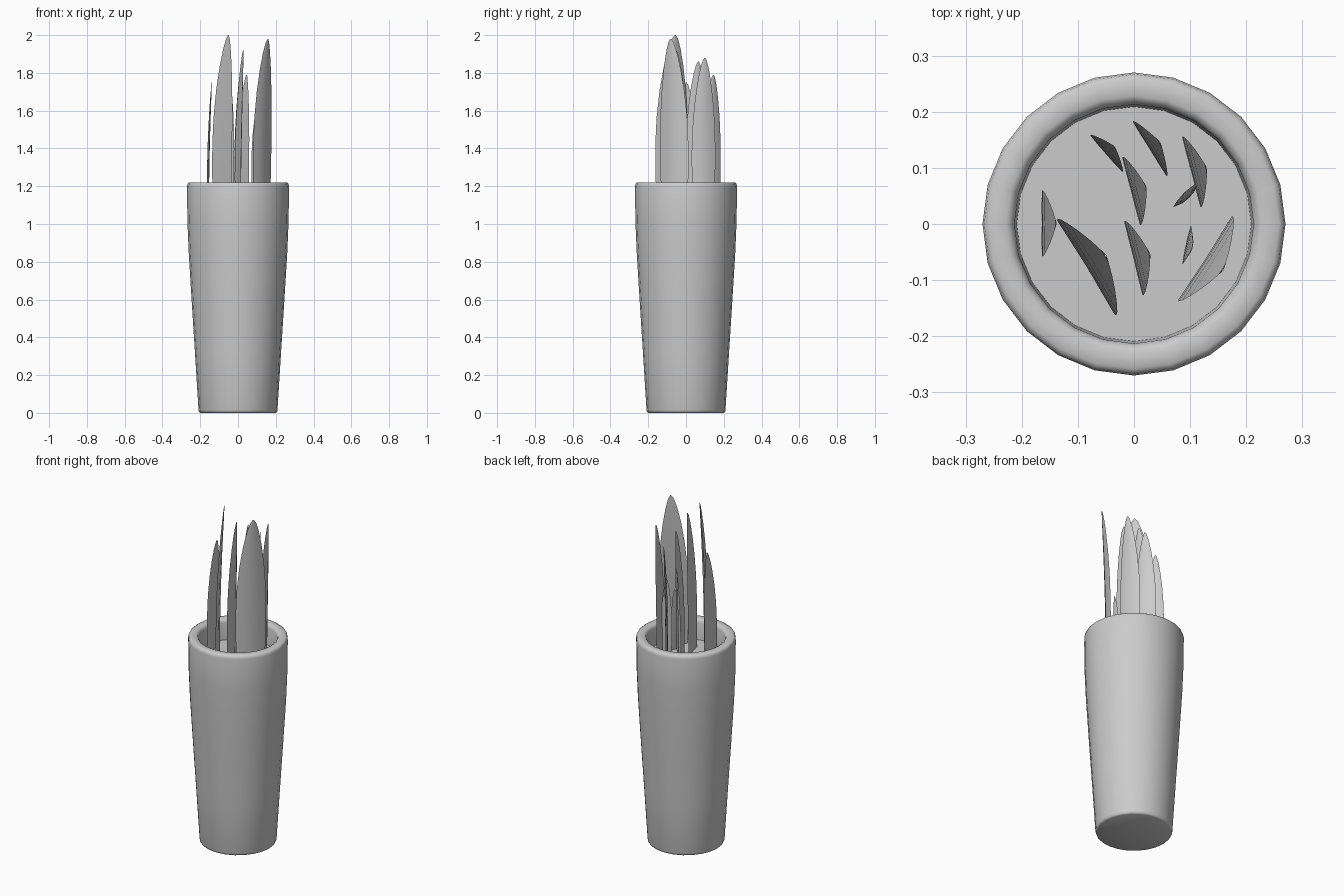
import bpy, math
from mathutils import Vector

if "Cube" in bpy.data.objects:
    bpy.data.objects.remove(bpy.data.objects["Cube"])

SOIL_Z = 1.1


def make_object(name, verts, faces, angle):
    mesh = bpy.data.meshes.new(name)
    mesh.from_pydata(verts, [], faces)
    mesh.update()
    obj = bpy.data.objects.new(name, mesh)
    bpy.context.collection.objects.link(obj)
    bpy.ops.object.select_all(action='DESELECT')
    obj.select_set(True)
    bpy.context.view_layer.objects.active = obj
    bpy.ops.object.shade_smooth_by_angle(angle=math.radians(angle))
    return obj


def loft(name, rings, angle):
    """Skin equal rings of points and cap both ends."""
    n = len(rings[0])
    verts = [p for ring in rings for p in ring]
    faces = [(i * n + j, i * n + (j + 1) % n, (i + 1) * n + (j + 1) % n, (i + 1) * n + j)
             for i in range(len(rings) - 1) for j in range(n)]
    faces.append(tuple(reversed(range(n))))
    faces.append(tuple(range(len(verts) - n, len(verts))))
    return make_object(name, verts, faces, angle)


# Tapered pot: outer wall, rounded rim, inner wall down to the soil
profile = [(0.198, 0), (0.206, 0.004), (0.209, 0.015), (0.228, 0.32), (0.247, 0.62),
           (0.261, 0.85), (0.268, 1.02), (0.270, 1.2), (0.267, 1.215), (0.258, 1.221),
           (0.228, 1.221), (0.218, 1.215), (0.213, 1.2), (0.209, SOIL_Z)]
SEG = 24
loft("pot_with_soil", [[(r * math.cos(2 * math.pi * k / SEG), r * math.sin(2 * math.pi * k / SEG), z)
                        for k in range(SEG)] for r, z in profile], 50)


# Upright blade leaf: lens section along a chord, bending sideways at the tip
def leaf(name, a, b, height, lean):
    a, b = Vector((*a, 0)), Vector((*b, 0))
    mid, half = (a + b) / 2, (b - a) / 2
    normal = Vector((-half.y, half.x, 0)).normalized()
    if normal.x < 0:
        normal = -normal
    thick = 0.05 * half.length + 0.003
    section = [(-1, 0), (-0.5, -0.8), (0, -1), (0.5, -0.8), (1, 0), (0.5, 0.8), (0, 1), (-0.5, 0.8)]
    if half.cross(normal).z < 0:
        section.reverse()
    steps = [(0, 0.9), (0.2, 0.98), (0.36, 1), (0.52, 0.95), (0.68, 0.81),
             (0.82, 0.6), (0.92, 0.38), (0.98, 0.18), (1, 0.03)]
    base = SOIL_Z - 0.01
    rings = []
    for t, w in steps:
        bend = lean * t ** 2.2 - 0.004
        rings.append([mid + half * (s * w) + normal * (bend - 0.1 * half.length * (s * s) * w
                      + d * thick * max(w, 0.2)) + Vector((0, 0, base + t * (height - base)))
                      for s, d in section])
    loft(name, rings, 35)


leaves = [
    ((-0.127, 0.015), (-0.022, -0.157), 2.0, 0.032),
    ((0.185, 0.008), (0.088, -0.143), 1.98, 0.030),
    ((-0.008, 0.008), (0.025, -0.125), 1.92, 0.024),
    ((-0.012, 0.122), (0.02, 0.0), 1.86, 0.022),
    ((0.095, 0.158), (0.128, 0.032), 1.88, 0.022),
    ((0.005, 0.188), (0.066, 0.09), 1.79, 0.016),
    ((-0.072, 0.163), (-0.015, 0.098), 1.68, 0.015),
    ((-0.155, 0.06), (-0.155, -0.058), 1.75, 0.020),
    ((0.076, 0.025), (0.12, 0.068), 1.55, -0.008),
    ((0.108, -0.005), (0.093, -0.073), 1.45, 0.008),
]
for i, args in enumerate(leaves, 1):
    leaf(f"leaf_{i}", *args)
